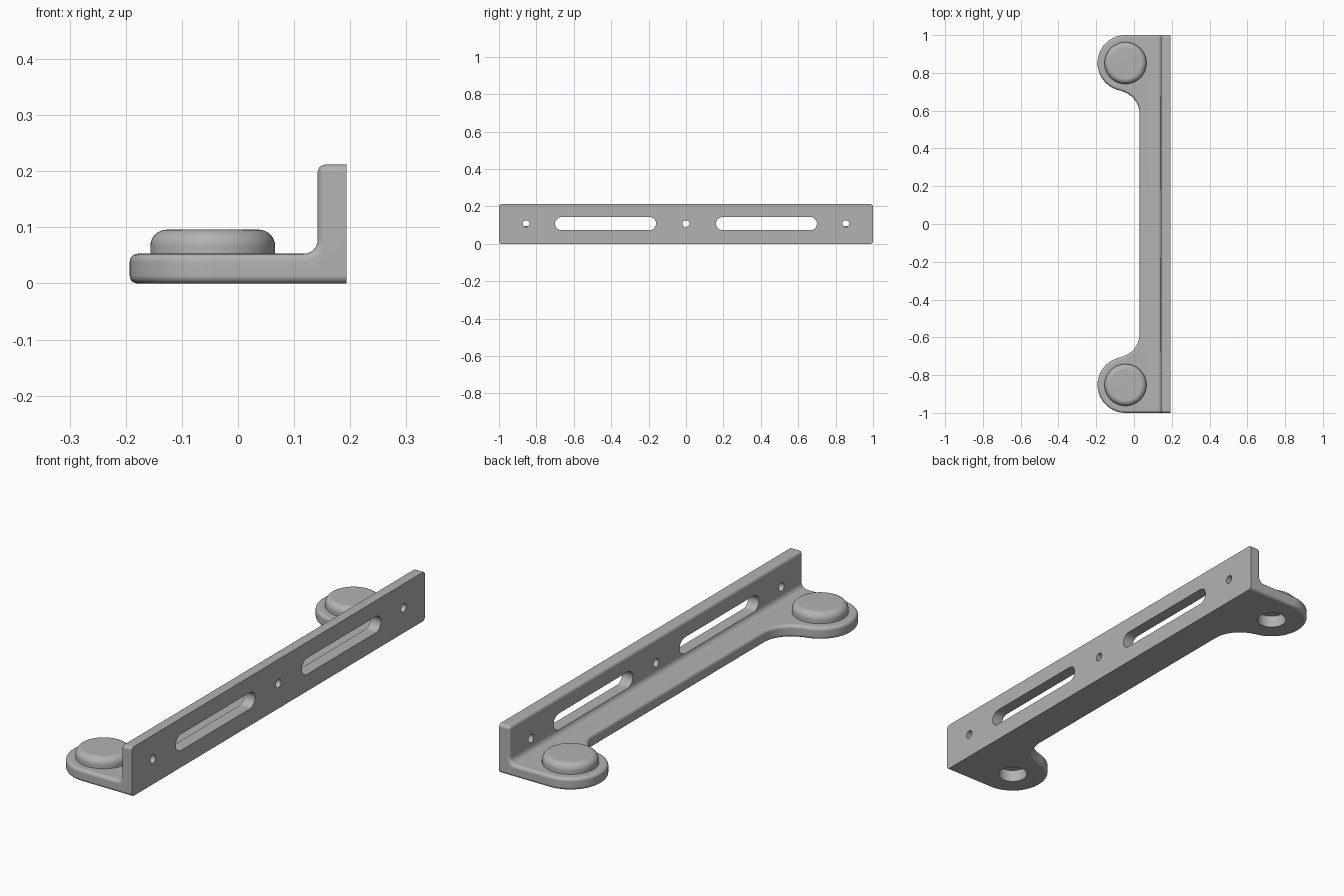
import bpy, bmesh
from math import sin, cos, pi, atan2, hypot
from mathutils import Vector

if "Cube" in bpy.data.objects:
    bpy.data.objects.remove(bpy.data.objects["Cube"])

BACK, WALL_X, INNER_X = 0.193, 0.142, 0.03
PLATE_H, WALL_H = 0.053, 0.212
LOBE = Vector((-0.045, 0.852))
LOBE_R, NECK_R = 0.148, 0.127
NECK = Vector((INNER_X - NECK_R, 0.58))
HOLE_Z = 0.108

grey = bpy.data.materials.new("plain_grey")
grey.use_nodes = True
colour = (0.45, 0.45, 0.45, 1)
grey.diffuse_color = colour
grey.node_tree.nodes["Principled BSDF"].inputs["Base Color"].default_value = colour


def arc(c, r, a0, a1, n):
    return [(c[0] + r * cos(a0 + (a1 - a0) * i / n),
             c[1] + r * sin(a0 + (a1 - a0) * i / n)) for i in range(n + 1)]


def prism(bm, pts, place, lo, hi):
    """Closed prism; place maps (u, v, depth) to a point. Returns the far cap."""
    a = [bm.verts.new(place(u, v, lo)) for u, v in pts]
    b = [bm.verts.new(place(u, v, hi)) for u, v in pts]
    bm.faces.new(a[::-1])
    for i in range(len(pts)):
        j = (i + 1) % len(pts)
        bm.faces.new((a[i], a[j], b[j], b[i]))
    return bm.faces.new(b), b


def make_object(name, bm):
    bmesh.ops.recalc_face_normals(bm, faces=bm.faces[:])
    mesh = bpy.data.meshes.new(name)
    bm.to_mesh(mesh)
    bm.free()
    mesh.materials.append(grey)
    obj = bpy.data.objects.new(name, mesh)
    bpy.context.collection.objects.link(obj)
    return obj


def activate(obj):
    bpy.ops.object.select_all(action='DESELECT')
    obj.select_set(True)
    bpy.context.view_layer.objects.active = obj


def along_z(u, v, d):
    return (u, v, d)


def along_x(u, v, d):
    return (d, u, v)


# Base plate outline: two round lobes joined by a narrow strip
tangent = atan2(NECK.y - LOBE.y, NECK.x - LOBE.x)
half = [(BACK, 1), (WALL_X, 1)]
half += arc(LOBE, LOBE_R, pi / 2, tangent + 2 * pi, 32)
half += arc(NECK, NECK_R, tangent + pi, 0, 18)[1:]
outline = half + [(x, -y) for x, y in reversed(half)]

bm = bmesh.new()
top, ring = prism(bm, outline, along_z, 0, PLATE_H)

# Upright wall raised from the rear strip of the plate
bmesh.utils.face_split(top, ring[1], ring[-2])
strip = next(f for f in bm.faces
             if all(v.co.z > 0.01 and v.co.x > WALL_X - 0.001 for v in f.verts))
wall = bmesh.ops.extrude_discrete_faces(bm, faces=[strip])["faces"][0]
for v in wall.verts:
    v.co.z = WALL_H
bmesh.ops.recalc_face_normals(bm, faces=bm.faces[:])
flat = [e for e in bm.edges if len(e.link_faces) == 2
        and e.calc_face_angle() < 0.001 and abs(e.verts[0].co.z - PLATE_H) < 0.001
        and abs(e.verts[1].co.z - PLATE_H) < 0.001]
bmesh.ops.dissolve_edges(bm, edges=flat, use_verts=False)

# Fillet in the inner corner, then soft outer edges except around the back face
crease = [e for e in bm.edges if e.calc_face_angle_signed() < -1]
bmesh.ops.bevel(bm, geom=crease, offset=0.025, offset_type='OFFSET', segments=6,
                profile=0.5, affect='EDGES')
rim = [e for e in bm.edges if e.calc_face_angle() > 0.9
       and min(v.co.x for v in e.verts) < BACK - 0.001]
bmesh.ops.bevel(bm, geom=rim, offset=0.014, offset_type='OFFSET', segments=5,
                profile=0.5, affect='EDGES')
bracket = make_object("bracket", bm)

# Cutter for slots, screw holes and the sockets under the pads
bm = bmesh.new()
for side in (-1, 1):
    right = arc((side * 0.43 + 0.235, HOLE_Z), 0.035, -pi / 2, pi / 2, 14)
    left = arc((side * 0.43 - 0.235, HOLE_Z), 0.035, pi / 2, 3 * pi / 2, 14)
    prism(bm, right + left, along_x, 0.1, 0.25)
    prism(bm, arc((LOBE.x, side * LOBE.y), 0.06, 0, 2 * pi, 40)[:-1],
          along_z, -0.05, PLATE_H + 0.02)
for y in (-0.855, 0, 0.855):
    prism(bm, arc((y, HOLE_Z), 0.018, 0, 2 * pi, 24)[:-1], along_x, 0.1, 0.25)
cutter = make_object("hole_cutter", bm)
cutter.hide_render = True

activate(bracket)
cut = bracket.modifiers.new("holes", 'BOOLEAN')
cut.operation = 'DIFFERENCE'
cut.solver = 'EXACT'
cut.object = cutter
bpy.ops.object.modifier_apply(modifier=cut.name)
bpy.data.objects.remove(cutter)
bpy.ops.object.shade_smooth_by_angle()
bracket.modifiers.new("even_shading", 'WEIGHTED_NORMAL').keep_sharp = True

# Round pads with softened top edges
for side, label in ((-1, "front_pad"), (1, "rear_pad")):
    profile = [(0, PLATE_H), (0.111, PLATE_H)]
    profile += arc((0.082, 0.067), 0.029, 0, pi / 2, 8) + [(0, 0.096)]
    bm = bmesh.new()
    verts = [bm.verts.new((r, 0, z)) for r, z in profile]
    edges = [bm.edges.new(p) for p in zip(verts, verts[1:])]
    bmesh.ops.spin(bm, geom=verts + edges, cent=(0, 0, 0), axis=(0, 0, 1),
                   angle=2 * pi, steps=56)
    bmesh.ops.remove_doubles(bm, verts=bm.verts[:], dist=0.0001)
    pad = make_object(label, bm)
    pad.location = (LOBE.x, side * LOBE.y, 0)
    activate(pad)
    bpy.ops.object.shade_smooth_by_angle()
    pad.modifiers.new("even_shading", 'WEIGHTED_NORMAL').keep_sharp = True
